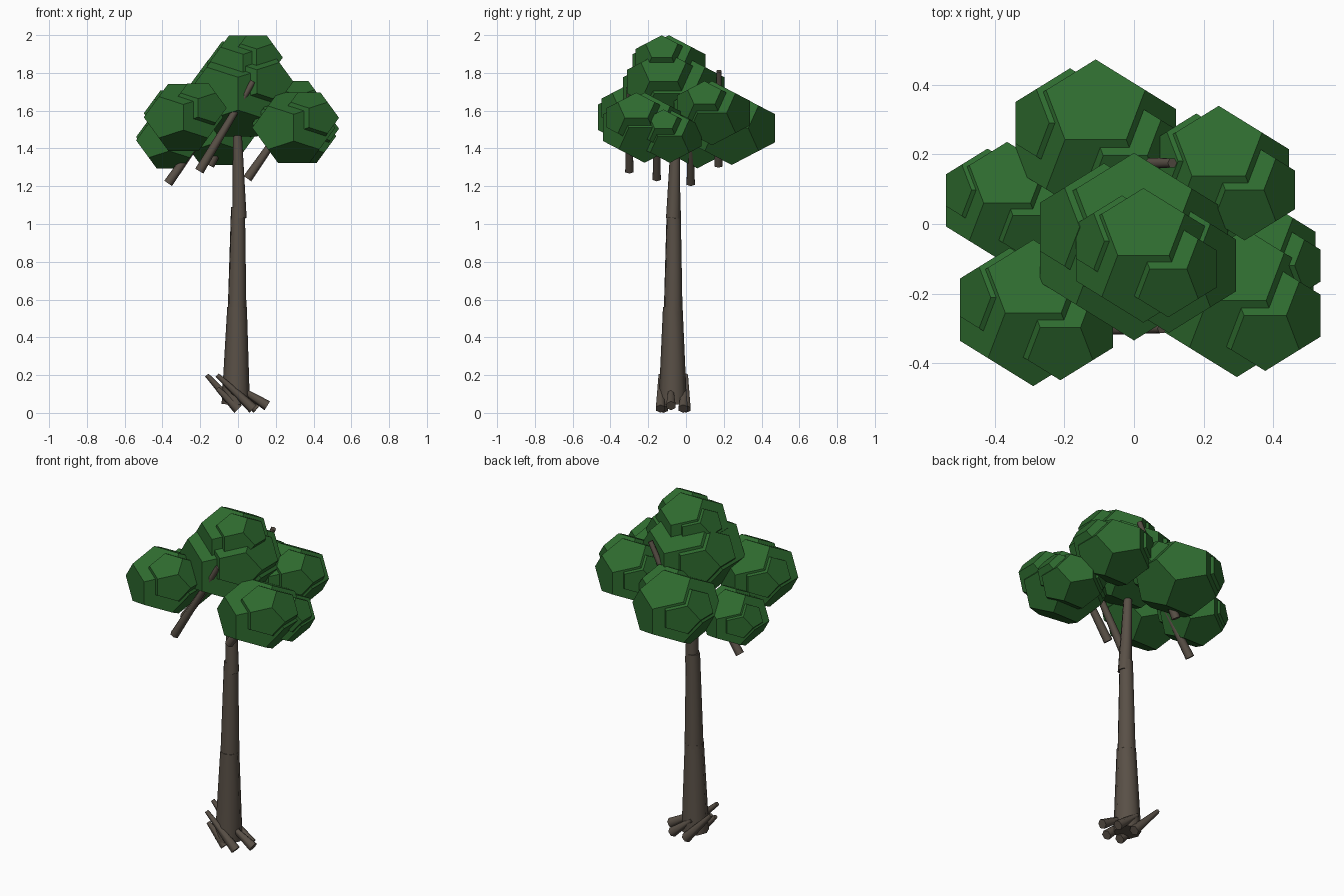
import bpy, bmesh, math
from mathutils import Vector

if "Cube" in bpy.data.objects:
    bpy.data.objects.remove(bpy.data.objects["Cube"])


def material(name, rgb):
    m = bpy.data.materials.new(name)
    m.diffuse_color = (*rgb, 1)
    m.use_nodes = True
    m.node_tree.nodes["Principled BSDF"].inputs["Base Color"].default_value = m.diffuse_color
    return m


BARK = material("bark brown", (0.1, 0.08, 0.062))
LEAF = material("leaf green", (0.027, 0.145, 0.028))


def finish(bm, name, mat):
    bmesh.ops.recalc_face_normals(bm, faces=bm.faces[:])
    me = bpy.data.meshes.new(name)
    bm.to_mesh(me)
    bm.free()
    me.materials.append(mat)
    ob = bpy.data.objects.new(name, me)
    bpy.context.collection.objects.link(ob)
    return ob


def limb(name, a, b, r1, r2, sides):
    """Tapered cylinder from a to b."""
    a, b = Vector(a), Vector(b)
    d = b - a
    bm = bmesh.new()
    bmesh.ops.create_cone(bm, cap_ends=True, segments=sides, radius1=r1,
                          radius2=r2, depth=d.length)
    for f in bm.faces:
        f.smooth = len(f.verts) == 4
    ob = finish(bm, name, BARK)
    for e in ob.data.edges:
        va, vb = (ob.data.vertices[i].co.z for i in e.vertices)
        e.use_edge_sharp = abs(va - vb) < 1e-5
    ob.location = (a + b) / 2
    ob.rotation_euler = d.to_track_quat('Z', 'Y').to_euler()


PHI = (1 + 5 ** 0.5) / 2
S = (-1, 1)


def dodecahedron(bm, centre, h):
    """Dodecahedron of half width h, squashed in height."""
    r, k = 1 / PHI, h / PHI
    pts = [(x, y, z) for x in S for y in S for z in S]
    for u in S:
        for v in S:
            pts += [(0, u * PHI, v * r), (u * r, 0, v * PHI), (u * PHI, v * r, 0)]
    part = bmesh.new()
    for x, y, z in pts:
        part.verts.new((centre[0] + x * k, centre[1] + y * k,
                        centre[2] + z * k * 0.845))
    bmesh.ops.convex_hull(part, input=part.verts[:])
    bmesh.ops.dissolve_limit(part, angle_limit=math.radians(2),
                             verts=part.verts[:], edges=part.edges[:])
    me = bpy.data.meshes.new("tmp")
    part.to_mesh(me)
    part.free()
    bm.from_mesh(me)
    bpy.data.meshes.remove(me)


# each leaf clump: a main dodecahedron and two smaller ones
def clump(name, x, y, z, h):
    bm = bmesh.new()
    for dx, dy, dz, s in ((0, 0, 0, 1), (-0.32, 0.21, 0.1, 0.68),
                          (0.37, -0.2, 0.237, 0.72)):
        dodecahedron(bm, (x + dx * h, y + dy * h, z + dz * h), h * s)
    finish(bm, name, LEAF)


# trunk in three stacked tapered pieces
limb("trunk_lower", (-0.012, -0.07, 0.045), (-0.005, -0.07, 0.56), 0.075, 0.052, 8)
limb("trunk_middle", (-0.005, -0.068, 0.54), (0.0, -0.065, 1.09), 0.051, 0.038, 8)
limb("trunk_upper", (0.008, -0.068, 1.03), (-0.003, -0.055, 1.47), 0.038, 0.024, 8)

# slanted roots, thick end on the ground
for i, (a, b) in enumerate([
        ((-0.165, 0.0, 0.2), (0.0, 0.0, 0.02)),
        ((-0.11, -0.135, 0.2), (0.08, -0.135, 0.022)),
        ((-0.01, -0.08, 0.14), (0.155, -0.08, 0.038)),
        ((-0.11, -0.12, 0.13), (0.0, -0.12, 0.02)),
        ((-0.03, -0.01, 0.13), (0.1, -0.015, 0.022))]):
    limb(f"root_{i + 1}", b, a, 0.028, 0.012, 6)

# branches, thick end low
for i, (a, b) in enumerate([
        ((-0.205, -0.3, 1.28), (0.08, -0.3, 1.755)),
        ((-0.37, 0.025, 1.215), (-0.1, 0.025, 1.6)),
        ((0.05, -0.155, 1.24), (0.3, -0.155, 1.6)),
        ((-0.15, 0.172, 1.31), (0.11, 0.175, 1.81))]):
    limb(f"branch_{i + 1}", a, b, 0.025, 0.015, 6)

# leaf crown
clump("crown_top", 0.027, -0.09, 1.836, 0.193)
clump("crown_centre", 0.0, -0.065, 1.69, 0.269)
clump("crown_front_left", -0.289, -0.255, 1.565, 0.21)
clump("crown_front_right", 0.295, -0.219, 1.51, 0.22)
clump("crown_left", -0.364, 0.06, 1.443, 0.1755)
clump("crown_right", 0.353, -0.086, 1.465, 0.167)
clump("crown_back_left", -0.11, 0.242, 1.507, 0.23)
clump("crown_back_right", 0.243, 0.138, 1.587, 0.201)
